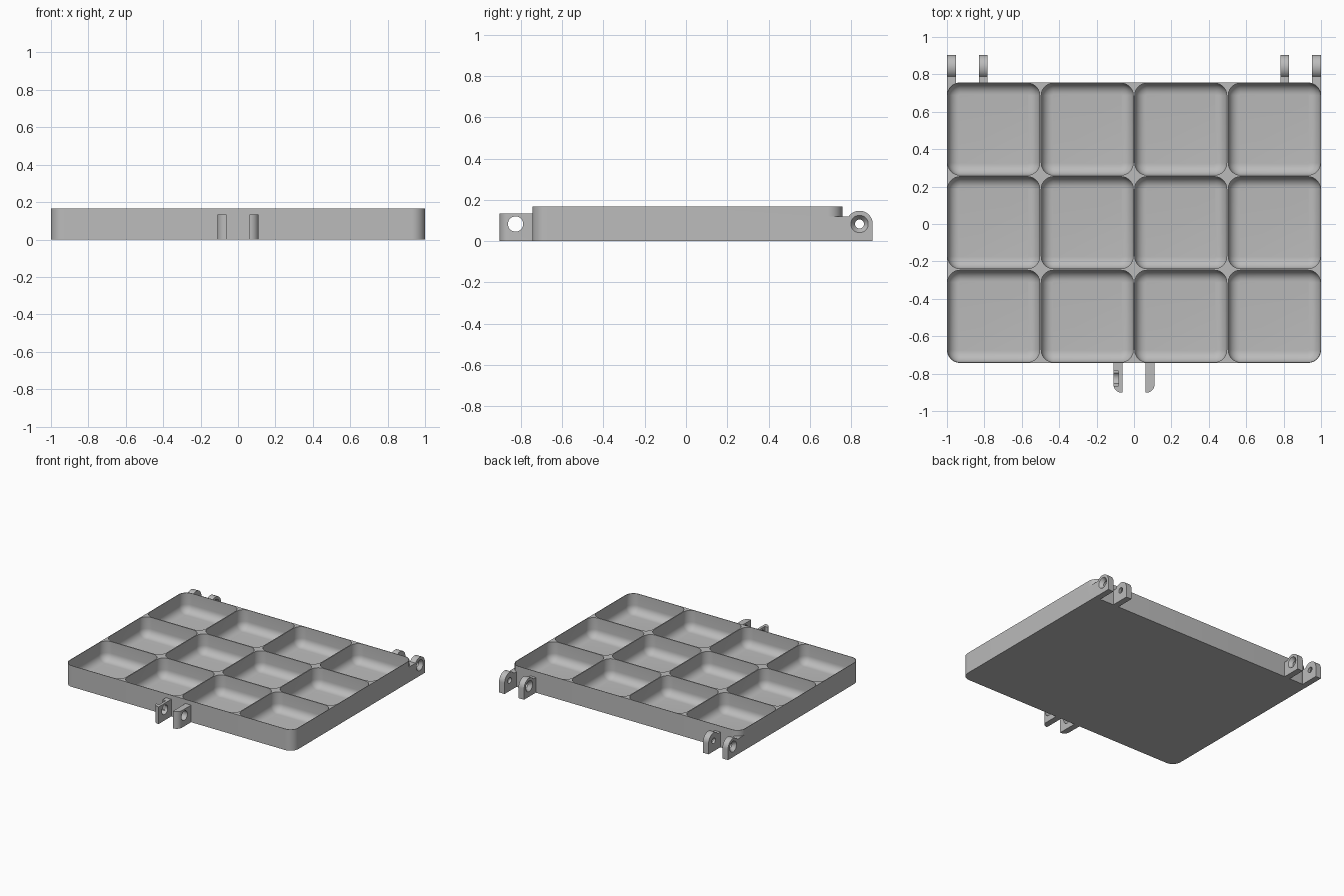
import bpy, bmesh
from math import sin, cos, pi, radians
from mathutils import Matrix

if "Cube" in bpy.data.objects:
    bpy.data.objects.remove(bpy.data.objects["Cube"])

GREY = (0.5, 0.5, 0.5, 1)
mat = bpy.data.materials.new("plain grey")
mat.use_nodes = True
mat.diffuse_color = GREY
mat.node_tree.nodes["Principled BSDF"].inputs["Base Color"].default_value = GREY

MID_Y, HEIGHT, CELL, WALL, FLOOR = 0.007, 0.167, 0.5, 0.004, 0.016
BACK, FRONT = MID_Y + 0.75, MID_Y - 0.75
CORNER, FILLET = 0.07, 0.06
PIN_Z = 0.083


def arc(cx, cy, r, a0, a1, n):
    steps = [radians(a0 + (a1 - a0) * i / n) for i in range(n + 1)]
    return [(cx + r * cos(a), cy + r * sin(a)) for a in steps]


def rounded_rect(cx, cy, hx, hy, r):
    pts = []
    for k, (sx, sy) in enumerate([(1, 1), (-1, 1), (-1, -1), (1, -1)]):
        pts += arc(cx + sx * (hx - r), cy + sy * (hy - r), r, k * 90, k * 90 + 90, 10)
    return pts


def loft(bm, rings):
    """Skin a stack of equal rings and cap both ends."""
    loops = [[bm.verts.new(p) for p in ring] for ring in rings]
    for a, b in zip(loops, loops[1:]):
        for i in range(len(a)):
            j = (i + 1) % len(a)
            bm.faces.new((a[i], a[j], b[j], b[i]))
    bm.faces.new(loops[0])
    bm.faces.new(loops[-1])


def finish(name, bm):
    bmesh.ops.recalc_face_normals(bm, faces=bm.faces[:])
    mesh = bpy.data.meshes.new(name)
    bm.to_mesh(mesh)
    bm.free()
    mesh.materials.append(mat)
    ob = bpy.data.objects.new(name, mesh)
    bpy.context.collection.objects.link(ob)
    return ob


def prism_z(name, pts, z0, z1):
    bm = bmesh.new()
    loft(bm, [[(x, y, z) for x, y in pts] for z in (z0, z1)])
    return finish(name, bm)


def prism_x(name, pts, x0, x1):
    bm = bmesh.new()
    loft(bm, [[(x, y, z) for y, z in pts] for x in (x0, x1)])
    return finish(name, bm)


def box(name, x0, x1, y0, y1, z0, z1):
    return prism_z(name, [(x0, y0), (x1, y0), (x1, y1), (x0, y1)], z0, z1)


def cone_x(name, y, r0, r1, x0, x1, sides=32):
    """Round or many-sided cutter along x, radius r0 at x0 and r1 at x1."""
    bm = bmesh.new()
    turn = Matrix.Translation(((x0 + x1) / 2, y, PIN_Z)) @ Matrix.Rotation(pi / 2, 4, 'Y')
    bmesh.ops.create_cone(bm, cap_ends=True, segments=sides, radius1=r0, radius2=r1,
                          depth=x1 - x0, matrix=turn)
    return finish(name, bm)


def combine(ob, tool, operation='DIFFERENCE'):
    mod = ob.modifiers.new("cut", 'BOOLEAN')
    mod.operation, mod.solver, mod.object = operation, 'EXACT', tool
    bpy.ops.object.select_all(action='DESELECT')
    bpy.context.view_layer.objects.active = ob
    ob.select_set(True)
    bpy.ops.object.modifier_apply(modifier=mod.name)
    bpy.data.objects.remove(tool)


def smooth(ob):
    bpy.ops.object.select_all(action='DESELECT')
    bpy.context.view_layer.objects.active = ob
    ob.select_set(True)
    bpy.ops.object.shade_smooth_by_angle(angle=radians(30))


# Tray body with square lower blocks at the two back corners
tray = prism_z("tray", rounded_rect(0, MID_Y, 1, 0.75, CORNER), 0, HEIGHT)
for lo in (-1, 0.952):
    combine(tray, box("corner_block", lo, lo + 0.048, BACK - 0.08, BACK, 0, 0.12), 'UNION')

# Twelve pockets with filleted floors
bm = bmesh.new()
half = CELL / 2 - WALL
for col in range(4):
    for row in range(3):
        cx, cy = (col - 1.5) * CELL, MID_Y + (row - 1) * CELL
        levels = []
        for i in range(9):
            a = i / 8 * pi / 2
            levels.append((FILLET * (1 - sin(a)), FLOOR + FILLET * (1 - cos(a))))
        levels.append((0, HEIGHT + 0.05))
        loft(bm, [[(x, y, z) for x, y in
                   rounded_rect(cx, cy, half - d, half - d, CORNER - WALL - d)]
                  for d, z in levels])
combine(tray, finish("pockets", bm))
smooth(tray)

# Back hinge lugs: round top, flat foot, countersunk pin hole
HINGE_Y, LUG_R, LUG_W = 0.84, 0.064, 0.048
lug_profile = ([(BACK, 0), (HINGE_Y + LUG_R, 0)]
               + arc(HINGE_Y, PIN_Z, LUG_R, 0, 145, 20) + [(BACK, 0.12)])
for side, word in ((1, "left"), (-1, "right")):
    for place, inner, outer, sink in (("outer", 0.952, 1.0, 1), ("inner", 0.782, 0.83, -1)):
        x0, x1 = sorted((side * inner, side * outer))
        lug = prism_x(f"{word}_{place}_hinge_lug", lug_profile, x0, x1)
        combine(lug, cone_x("pin_hole", HINGE_Y, 0.022, 0.022, x0 - 0.1, x1 + 0.1))
        if side * sink > 0:
            tool = cone_x("countersink", HINGE_Y, 0.02, 0.043, x1 - 0.03, x1 + 0.001)
        else:
            tool = cone_x("countersink", HINGE_Y, 0.043, 0.02, x0 - 0.001, x0 + 0.03)
        combine(lug, tool)
        smooth(lug)

# Front latch tabs: outer front corner rounded, cross hole
LATCH_Y, TIP, LATCH_H = -0.825, -0.902, 0.135
for side, word in ((1, "left"), (-1, "right")):
    curve = arc(side * 0.065, TIP + 0.045, 0.045, -90, 0 if side > 0 else -180, 10)
    pts = [(side * 0.062, FRONT), (side * 0.062, TIP)] + curve + [(side * 0.11, FRONT)]
    tab = prism_z(f"{word}_latch_tab", pts, 0, LATCH_H)
    combine(tab, cone_x("latch_hole", LATCH_Y, 0.037, 0.037, -0.3, 0.3))
    if side < 0:
        # Nut slot open to the top on the outer face
        combine(tab, box("nut_slot", -0.15, -0.083, LATCH_Y - 0.04, LATCH_Y + 0.04,
                         0.06, LATCH_H + 0.05))
    smooth(tab)
